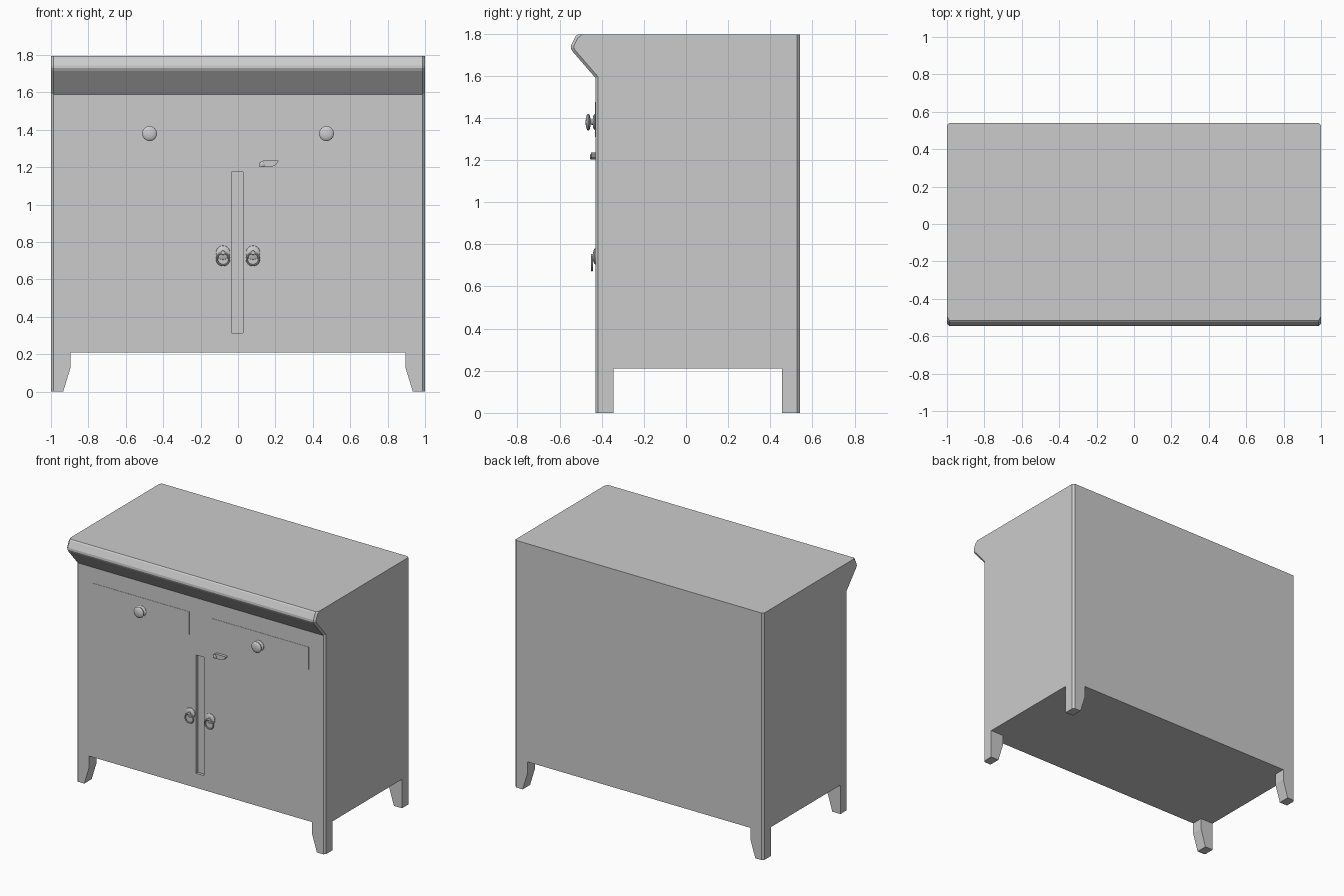
import bpy, bmesh, math
from mathutils import Matrix, Vector

if "Cube" in bpy.data.objects:
    bpy.data.objects.remove(bpy.data.objects["Cube"], do_unlink=True)

FRONT, BACK, BASE, TOP = -0.43, 0.54, 0.21, 1.795

grey = bpy.data.materials.new("plain grey")
grey.use_nodes = True
COLOUR = (0.6, 0.6, 0.6, 1)
grey.diffuse_color = COLOUR
grey.node_tree.nodes["Principled BSDF"].inputs["Base Color"].default_value = COLOUR


def finish(name, bm, smooth=False):
    bmesh.ops.recalc_face_normals(bm, faces=bm.faces)
    mesh = bpy.data.meshes.new(name)
    bm.to_mesh(mesh)
    bm.free()
    mesh.materials.append(grey)
    obj = bpy.data.objects.new(name, mesh)
    bpy.context.collection.objects.link(obj)
    if smooth:
        bpy.ops.object.select_all(action="DESELECT")
        obj.select_set(True)
        bpy.context.view_layer.objects.active = obj
        bpy.ops.object.shade_smooth_by_angle(angle=math.radians(40))
    return obj


def prism(points, offset):
    """Closed outline of 3D points, extruded along offset."""
    bm = bmesh.new()
    face = bm.faces.new([bm.verts.new(p) for p in points])
    new = bmesh.ops.extrude_face_region(bm, geom=[face])["geom"]
    bmesh.ops.translate(bm, vec=offset, verts=[v for v in new if isinstance(v, bmesh.types.BMVert)])
    return bm


def box(x0, x1, y0, y1, z0, z1):
    return prism([(x0, y0, z0), (x1, y0, z0), (x1, y0, z1), (x0, y0, z1)], Vector((0, y1 - y0, 0)))


def chamfer(bm, test, width):
    edges = [e for e in bm.edges if test(*[v.co for v in e.verts])]
    bmesh.ops.bevel(bm, geom=edges, offset=width, segments=1, affect="EDGES", profile=0.5)


def lathe(name, profile, x, z, steps=24):
    """Turn (distance out, radius) pairs around an axis pointing out of the front."""
    bm = bmesh.new()
    verts = [bm.verts.new((x + r, FRONT - out, z)) for out, r in profile]
    edges = [bm.edges.new(pair) for pair in zip(verts, verts[1:])]
    bmesh.ops.spin(bm, geom=verts + edges, cent=(x, 0, z), axis=(0, 1, 0),
                   angle=math.tau, steps=steps)
    bmesh.ops.remove_doubles(bm, verts=bm.verts, dist=0.0002)
    return finish(name, bm, True)


# Carcass with overhanging cornice, chamfered along its end edges
side = [(FRONT, BASE), (BACK, BASE), (BACK, TOP), (-0.515, TOP), (-0.524, 1.788),
        (-0.545, 1.745), (-0.546, 1.73), (-0.538, 1.715), (FRONT, 1.59)]
bm = prism([(-1, y, z) for y, z in side], Vector((2, 0, 0)))
chamfer(bm, lambda a, b: abs(a.x - b.x) < 0.01 and abs(a.z - b.z) > 0.005, 0.013)
carcass = finish("carcass", bm)

# Recessed strip between the doors
cutter = finish("strip_cutter", box(-0.035, 0.027, FRONT - 0.1, FRONT + 0.02, 0.315, 1.175))
cut = carcass.modifiers.new("door_recess", "BOOLEAN")
cut.operation, cut.solver, cut.object = "DIFFERENCE", "EXACT", cutter
bpy.context.view_layer.objects.active = carcass
bpy.ops.object.modifier_apply(modifier=cut.name)
bpy.data.objects.remove(cutter, do_unlink=True)

# Four legs, tapered on the inner side
for side_name, s in (("left", 1), ("right", -1)):
    for end_name, y0, y1, outer in (("front", FRONT, -0.345, FRONT), ("back", 0.455, BACK, BACK)):
        outline = [(1, 0), (1, BASE), (0.895, BASE), (0.895, 0.13), (0.935, 0)]
        bm = prism([(s * x, y0, z) for x, z in outline], Vector((0, y1 - y0, 0)))
        chamfer(bm, lambda a, b: all(abs(p.x - s) < 0.001 and abs(p.y - outer) < 0.001
                                     for p in (a, b)), 0.013)
        finish(f"{end_name}_leg_{side_name}", bm)

knob = [(0, 0.038), (0.004, 0.038), (0.01, 0.03), (0.012, 0.013), (0.022, 0.012),
        (0.026, 0.03), (0.03, 0.038), (0.035, 0.04), (0.04, 0.036), (0.045, 0.022), (0.047, 0)]
rose = [(0, 0.038), (0.004, 0.037), (0.009, 0.028), (0.012, 0.012), (0.02, 0.01), (0.022, 0)]

for side_name, s in (("left", 1), ("right", -1)):
    # Drawer front and its turned knob
    x0, x1 = sorted((s * 0.09, s * 0.87))
    finish(f"drawer_front_{side_name}", box(x0, x1, FRONT - 0.002, FRONT + 0.01, 1.31, 1.475))
    lathe(f"drawer_knob_{side_name}", knob, s * 0.473, 1.38)

    # Door pull: rose with a hanging ring
    lathe(f"pull_rose_{side_name}", rose, s * 0.08, 0.743)
    bm = bmesh.new()
    bmesh.ops.create_circle(bm, segments=8, radius=0.005,
                            matrix=Matrix.Translation((0.033, 0, 0)) @ Matrix.Rotation(math.pi / 2, 4, "X"))
    bmesh.ops.spin(bm, geom=bm.verts[:] + bm.edges[:], cent=(0, 0, 0), axis=(0, 0, 1),
                   angle=math.tau, steps=24)
    bmesh.ops.remove_doubles(bm, verts=bm.verts, dist=0.0002)
    bm.transform(Matrix.Translation((s * 0.08, FRONT - 0.016, 0.709)) @ Matrix.Rotation(math.pi / 2, 4, "X"))
    finish(f"pull_ring_{side_name}", bm, True)

# Turn latch above the doors, with its pivot pin
latch = [(0.115, 1.202), (0.18, 1.202), (0.205, 1.215), (0.218, 1.236), (0.135, 1.236), (0.115, 1.225)]
finish("door_latch", prism([(x, FRONT - 0.02, z) for x, z in latch], Vector((0, 0.02, 0))))
lathe("latch_pin", [(0, 0.013), (0.023, 0.013), (0.026, 0.009), (0.026, 0)], 0.13, 1.215, 12)
